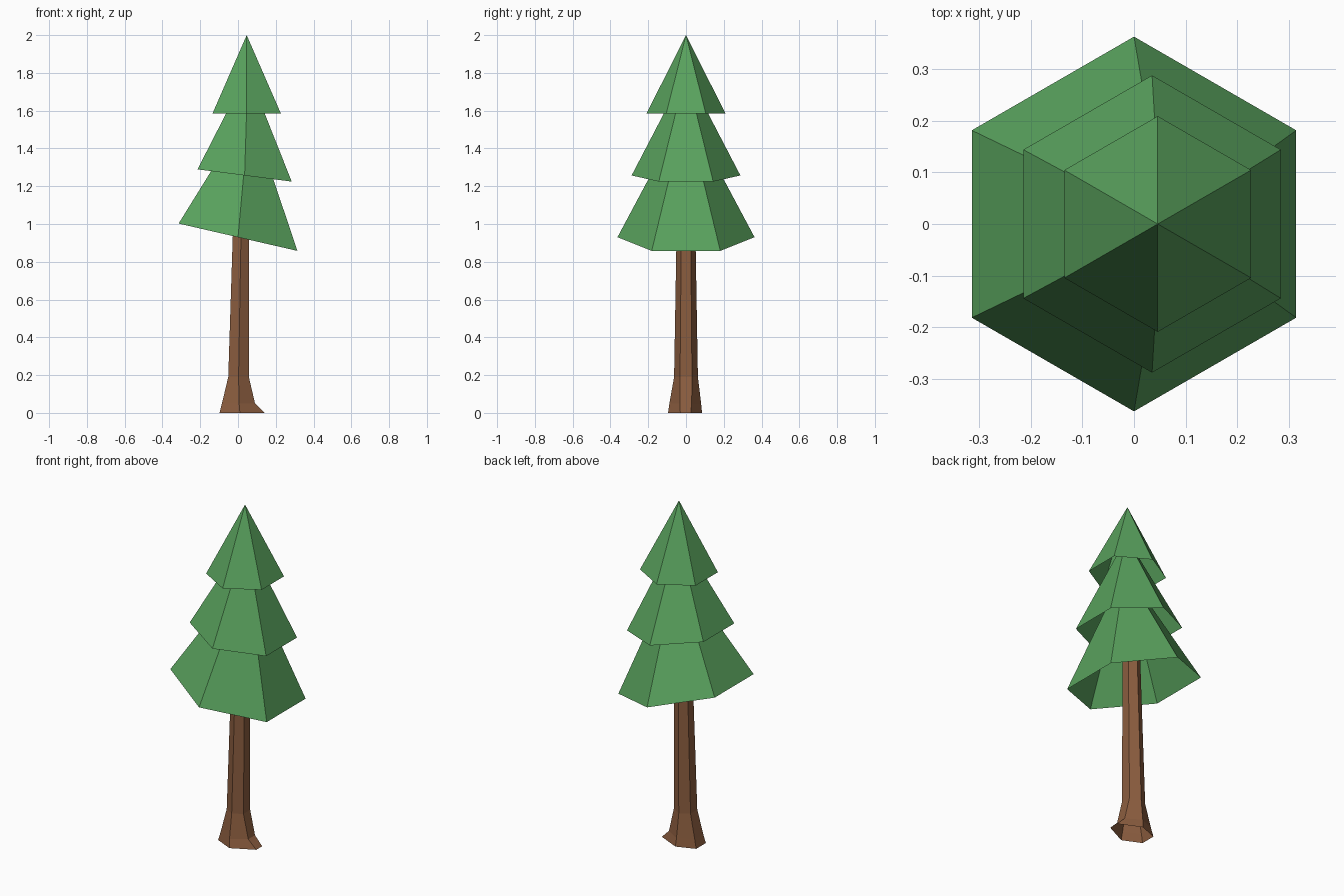
import bpy, bmesh, math

if "Cube" in bpy.data.objects:
    bpy.data.objects.remove(bpy.data.objects["Cube"])


def material(name, color):
    m = bpy.data.materials.new(name)
    m.diffuse_color = (*color, 1)
    m.use_nodes = True
    m.node_tree.nodes["Principled BSDF"].inputs["Base Color"].default_value = m.diffuse_color
    return m


def finish(bm, name, mat):
    mesh = bpy.data.meshes.new(name)
    bm.to_mesh(mesh)
    bm.free()
    mesh.materials.append(mat)
    obj = bpy.data.objects.new(name, mesh)
    bpy.context.collection.objects.link(obj)


def hexagon(cx, r):
    # corners point along +y and -y, flat sides face +x and -x
    return [(cx + r * math.cos(math.radians(a)), r * math.sin(math.radians(a)))
            for a in range(-30, 330, 60)]


def tier(name, cx, r, z, tilt, apex, mat):
    # open-bottomed six-sided cone with a sloping rim
    bm = bmesh.new()
    rim = [bm.verts.new((x, y, z - tilt * (x - cx))) for x, y in hexagon(cx, r)]
    tip = bm.verts.new((apex[0], 0, apex[1]))
    for a, b in zip(rim, rim[1:] + rim[:1]):
        bm.faces.new((a, b, tip))
    finish(bm, name, mat)


def trunk(rings, mat):
    # rings of six points, bridged, open at the foot
    bm = bmesh.new()
    loops = [[bm.verts.new((x, y, z)) for x, y in pts] for pts, z in rings]
    for lo, hi in zip(loops, loops[1:]):
        for i in range(6):
            j = (i + 1) % 6
            bm.faces.new((lo[i], lo[j], hi[j], hi[i]))
    bm.faces.new(loops[-1])
    finish(bm, "trunk", mat)


green = material("needles", (0.10, 0.36, 0.11))
brown = material("bark", (0.26, 0.11, 0.05))

# Foliage
tier("lower_branches", 0.0, 0.363, 0.93, 0.23, (0.062, 1.61), green)
tier("middle_branches", 0.035, 0.288, 1.257, 0.13, (0.052, 1.81), green)
tier("top_branches", 0.046, 0.209, 1.585, 0.0, (0.046, 2.0), green)

# Trunk with flared foot and one longer root toward +x
foot = [(0.14, -0.03), (0.14, 0.025), (0.01, 0.085),
        (-0.098, 0.045), (-0.098, -0.045), (0.01, -0.095)]
ankle = [(0.09, -0.033), (0.09, 0.03), (0.006, 0.08),
         (-0.085, 0.04), (-0.085, -0.04), (0.006, -0.088)]
trunk([(foot, 0), (ankle, 0.05), (hexagon(0.003, 0.063), 0.19),
       (hexagon(0.016, 0.05), 0.95), (hexagon(0.02, 0.047), 1.2)], brown)
